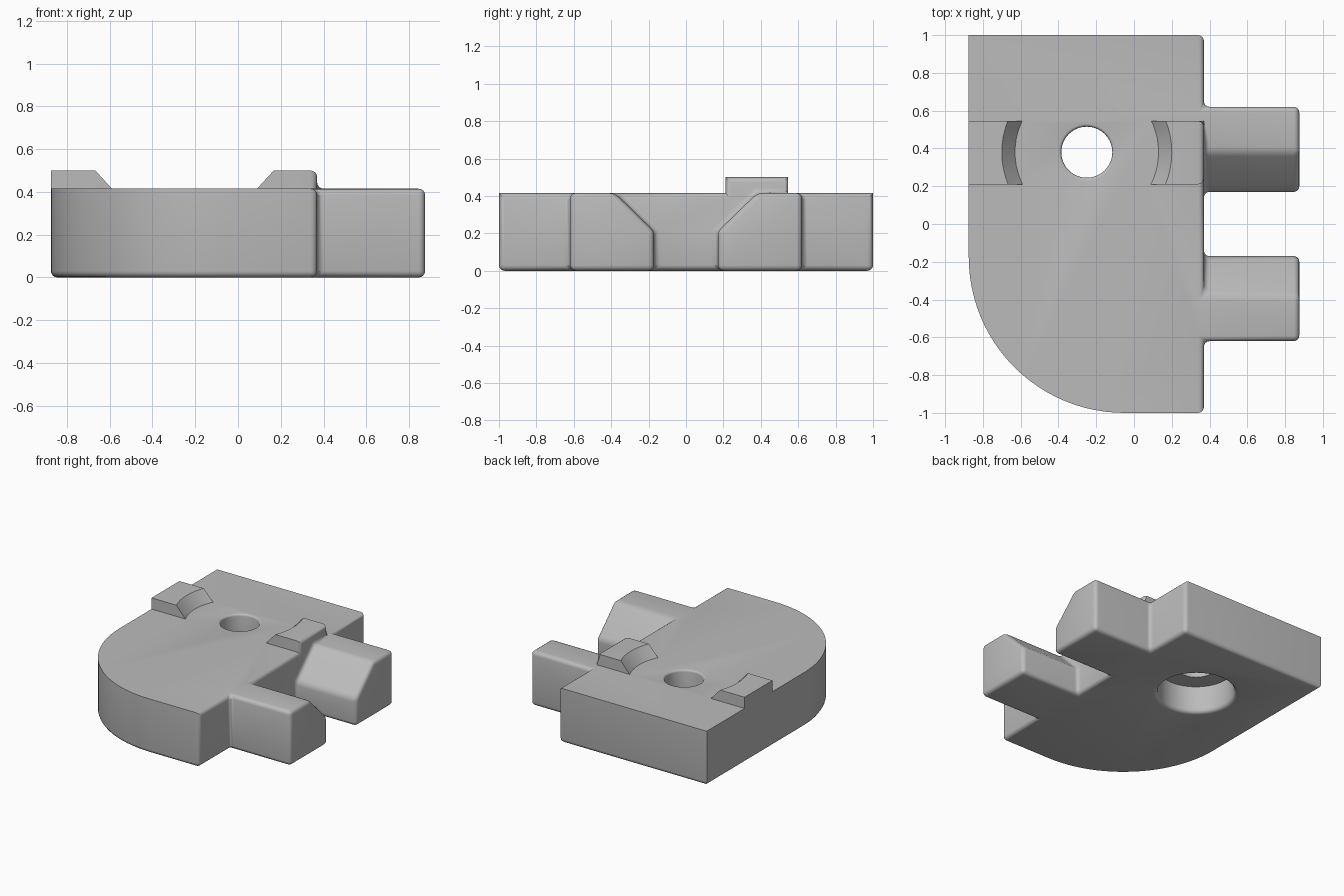
import bpy, bmesh, math
from mathutils import Vector

if "Cube" in bpy.data.objects:
    bpy.data.objects.remove(bpy.data.objects["Cube"], do_unlink=True)

L, EDGE, TIP, TOP, TAB = -0.875, 0.37, 0.875, 0.415, 0.5
HOLE = Vector((-0.25, 0.38, 0))
R = 0.03

grey = bpy.data.materials.new("plain grey")
grey.use_nodes = True
grey.diffuse_color = (0.5, 0.5, 0.5, 1)
grey.node_tree.nodes["Principled BSDF"].inputs["Base Color"].default_value = (0.5, 0.5, 0.5, 1)


def new_object(name, bm):
    bmesh.ops.recalc_face_normals(bm, faces=bm.faces)
    mesh = bpy.data.meshes.new(name)
    bm.to_mesh(mesh)
    bm.free()
    mesh.materials.append(grey)
    ob = bpy.data.objects.new(name, mesh)
    bpy.context.collection.objects.link(ob)
    return ob


def prism(name, points, direction):
    bm = bmesh.new()
    face = bm.faces.new([bm.verts.new(p) for p in points])
    out = bmesh.ops.extrude_face_region(bm, geom=[face])
    moved = [v for v in out["geom"] if isinstance(v, bmesh.types.BMVert)]
    bmesh.ops.translate(bm, verts=moved, vec=direction)
    return new_object(name, bm)


def lathe(name, profile, steps=64):
    """Closed solid turned around the hole axis."""
    bm = bmesh.new()
    rings = [[bm.verts.new(HOLE + Vector((r * math.cos(a), r * math.sin(a), z)))
              for a in (math.tau * i / steps for i in range(steps))] for r, z in profile]
    for low, high in zip(rings, rings[1:]):
        for i in range(steps):
            j = (i + 1) % steps
            bm.faces.new((low[i], low[j], high[j], high[i]))
    bm.faces.new(rings[0])
    bm.faces.new(rings[-1])
    return new_object(name, bm)


def combine(ob, other, operation):
    mod = ob.modifiers.new("combine", "BOOLEAN")
    mod.object, mod.operation, mod.solver = other, operation, "EXACT"
    graph = bpy.context.evaluated_depsgraph_get()
    mesh = bpy.data.meshes.new_from_object(ob.evaluated_get(graph))
    ob.modifiers.clear()
    ob.data = mesh
    bpy.data.objects.remove(other, do_unlink=True)


# plate with one large rounded corner
arc = [(math.pi * (1 + i / 48)) for i in range(25)]
outline = [(EDGE, 1, 0), (L, 1, 0)]
outline += [(-0.05 + (L + 0.05) * -math.cos(a), -0.175 + 0.825 * math.sin(a), 0) for a in arc]
outline += [(EDGE, -1, 0)]
body = prism("plate", outline, (0, 0, TOP))

# two prongs with facing chamfers
for side in (-1, 1):
    profile = [(0.62, 0), (0.62, TOP), (0.38, TOP), (0.17, 0.21), (0.17, 0)]
    prong = prism("prong", [(0.2, side * y, z) for y, z in profile], (TIP - 0.2, 0, 0))
    combine(body, prong, "UNION")


def make_tab(name, x0, x1, z0):
    """Raised block whose inner end follows a cone around the hole."""
    tab = prism(name, [(x0, 0.21, z0), (x1, 0.21, z0), (x1, 0.545, z0), (x0, 0.545, z0)],
                (0, 0, TAB - z0))
    slope = 0.07 / (TAB - TOP)
    cone = lathe("cone", [(0.38 + slope * (z - TOP), z) for z in (0.3, 0.6)])
    combine(tab, cone, "DIFFERENCE")
    return tab


combine(body, make_tab("left_tab", 0, EDGE, TOP - 0.05), "UNION")
combine(body, make_tab("right_tab", L, -0.5, TOP - 0.05), "UNION")

# round the bottom rim, the prongs and the prong side of the plate
bm = bmesh.new()
bm.from_mesh(body.data)
bmesh.ops.remove_doubles(bm, verts=bm.verts, dist=0.0005)
bmesh.ops.dissolve_limit(bm, angle_limit=0.01, verts=bm.verts, edges=bm.edges)
chosen = []
for e in bm.edges:
    mid = (e.verts[0].co + e.verts[1].co) / 2
    if len(e.link_faces) == 2 and e.calc_face_angle() > 0.3:
        if mid.z < 0.01 or mid.x > EDGE - 0.01:
            chosen.append(e)
bmesh.ops.bevel(bm, geom=chosen, offset=R, offset_type="OFFSET", segments=4,
                profile=0.5, affect="EDGES", clamp_overlap=False)
bm.to_mesh(body.data)
bm.free()

# stepped hole with softened rims
turn = [math.pi / 2 * i / 4 for i in range(5)]
cutter = [(0.3, -0.1), (0.3, 0)]
cutter += [(0.27 + R - R * math.sin(a), R - R * math.cos(a)) for a in turn[1:]]
cutter += [(0.27, 0.21), (0.135, 0.21)]
cutter += [(0.135 + R / 2 * (1 - math.cos(a)), TOP - R / 2 + R / 2 * math.sin(a)) for a in turn]
cutter += [(0.15, 0.6)]
combine(body, lathe("hole_cutter", cutter), "DIFFERENCE")

body.name = "latch_plate"
bpy.ops.object.select_all(action="DESELECT")
body.select_set(True)
bpy.context.view_layer.objects.active = body
bpy.ops.object.shade_smooth_by_angle(angle=math.radians(28))
